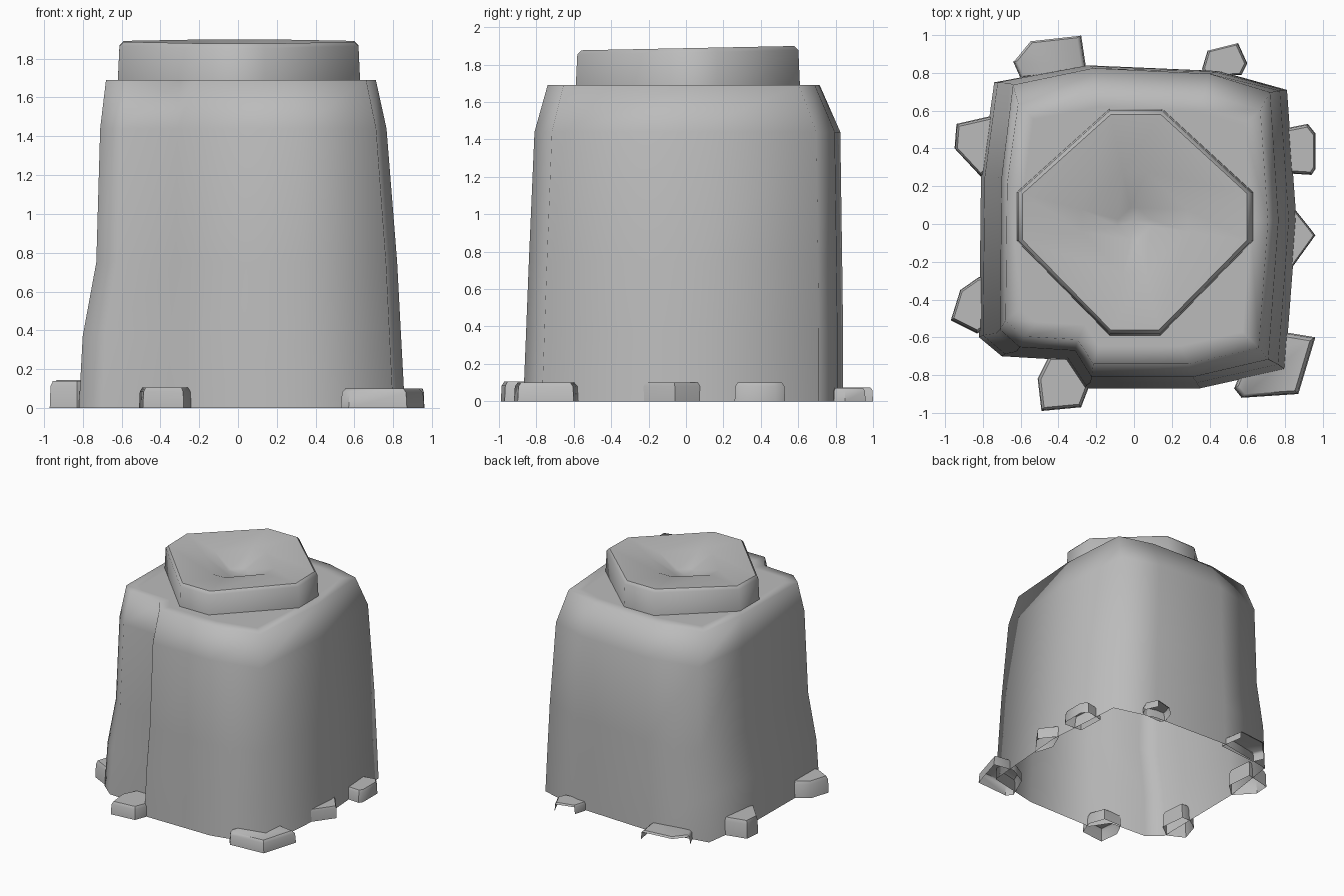
import bpy, bmesh, math

cube = bpy.data.objects.get("Cube")
if cube:
    bpy.data.objects.remove(cube, do_unlink=True)

grey = bpy.data.materials.new("stone_grey")
grey.use_nodes = True
grey.diffuse_color = (0.5, 0.5, 0.5, 1)
bsdf = grey.node_tree.nodes["Principled BSDF"]
bsdf.inputs["Base Color"].default_value = (0.5, 0.5, 0.5, 1)
bsdf.inputs["Roughness"].default_value = 0.9


def loft(name, rings, angle, centre=None, skip=None):
    """Skin a stack of equal rings, close the top, leave the bottom open."""
    bm = bmesh.new()
    vs = [[bm.verts.new(p) for p in ring] for ring in rings]
    n = len(vs[0])
    for lo, hi in zip(vs, vs[1:]):
        for i in range(n):
            j = (i + 1) % n
            bm.faces.new((lo[i], lo[j], hi[j], hi[i]))
    if centre:
        c = bm.verts.new(centre)
        for i in range(n):
            bm.faces.new((vs[-1][i], vs[-1][(i + 1) % n], c))
    else:
        bm.faces.new(vs[-1])
    bm.normal_update()
    if skip:
        gone = [f for f in bm.faces if skip(f)]
        bmesh.ops.delete(bm, geom=gone, context='FACES')
    me = bpy.data.meshes.new(name)
    bm.to_mesh(me)
    bm.free()
    me.materials.append(grey)
    ob = bpy.data.objects.new(name, me)
    bpy.context.collection.objects.link(ob)
    bpy.ops.object.select_all(action='DESELECT')
    ob.select_set(True)
    bpy.context.view_layer.objects.active = ob
    bpy.ops.object.shade_smooth_by_angle(angle=math.radians(angle))
    return ob


# Body: uneven block with a notched front corner, narrowing upwards
outline = [(-0.82, -0.60), (-0.70, -0.70), (-0.36, -0.72), (-0.26, -0.87),
           (0.35, -0.87), (0.80, -0.77), (0.86, 0.02), (0.81, 0.71),
           (0.45, 0.81), (-0.25, 0.84), (-0.74, 0.75), (-0.81, 0.25)]
# height, then reach towards -x, +x, -y, +y
levels = [(0.0, 0.82, 0.86, 0.87, 0.84), (0.37, 0.80, 0.84, 0.855, 0.84),
          (0.75, 0.73, 0.82, 0.84, 0.835), (1.44, 0.71, 0.765, 0.81, 0.825),
          (1.69, 0.68, 0.71, 0.74, 0.715)]


def body_ring(z, left, right, front, back):
    return [(x * (right / 0.86 if x > 0 else left / 0.82),
             y * (back / 0.84 if y > 0 else front / 0.87), z) for x, y in outline]


rings = [body_ring(*lv) for lv in levels]
rings.append([(x * 0.87, y * 0.87, z) for x, y, z in rings[-1]])
loft("body", rings, 85)

# Cap: long-sided octagon with a bevelled rim and a dent in the middle
octagon = [(-0.62, -0.09), (-0.13, -0.59), (0.14, -0.59), (0.63, -0.09),
           (0.63, 0.17), (0.15, 0.61), (-0.13, 0.61), (-0.62, 0.17)]
steps = [(1.0, 1.67), (0.985, 1.865), (0.95, 1.888), (0.45, 1.865), (0.14, 1.78)]
rings = [[(x * s, y * s, z + (0.02 * y * s if z > 1.7 else 0)) for x, y in octagon]
         for s, z in steps]
loft("cap", rings, 50, centre=(0, 0.02, 1.77))

# Small stones around the foot: outline counter-clockwise, height, open at the back
stones = {
    "front_stone": ([(-0.51, -0.82), (-0.49, -0.99), (-0.28, -0.97), (-0.23, -0.84),
                     (-0.28, -0.70), (-0.45, -0.70)], 0.105, False),
    "corner_stone": ([(0.53, -0.87), (0.57, -0.92), (0.87, -0.90), (0.96, -0.60),
                      (0.78, -0.57), (0.62, -0.66)], 0.10, False),
    "side_stone_middle": ([(0.83, -0.24), (0.96, -0.06), (0.93, -0.02),
                           (0.85, 0.08), (0.78, -0.08)], 0.10, False),
    "side_stone_rear": ([(0.78, 0.27), (0.94, 0.26), (0.96, 0.29), (0.96, 0.48),
                         (0.92, 0.53), (0.77, 0.50)], 0.10, False),
    "back_stone_small": ([(0.38, 0.78), (0.57, 0.79), (0.60, 0.85), (0.55, 0.96),
                          (0.39, 0.92), (0.36, 0.82)], 0.07, True),
    "back_stone_large": ([(-0.60, 0.77), (-0.25, 0.80), (-0.28, 1.0), (-0.55, 0.97),
                          (-0.64, 0.86)], 0.075, True),
    "far_side_stone_rear": ([(-0.95, 0.40), (-0.81, 0.25), (-0.70, 0.35),
                             (-0.72, 0.58), (-0.94, 0.53)], 0.145, False),
    "far_side_stone_front": ([(-0.97, -0.51), (-0.83, -0.58), (-0.72, -0.50),
                              (-0.74, -0.28), (-0.82, -0.28), (-0.92, -0.35)], 0.14, False),
}
for name, (pts, h, open_back) in stones.items():
    cx = sum(p[0] for p in pts) / len(pts)
    cy = sum(p[1] for p in pts) / len(pts)
    rings = [[(cx + (x - cx) * s, cy + (y - cy) * s, z) for x, y in pts]
             for s, z in ((1, 0), (0.97, h * 0.8), (0.88, h))]
    loft(name, rings, 45,
         skip=(lambda f: f.normal.y > 0.5 and f.calc_center_median().z < 0.05)
         if open_back else None)
